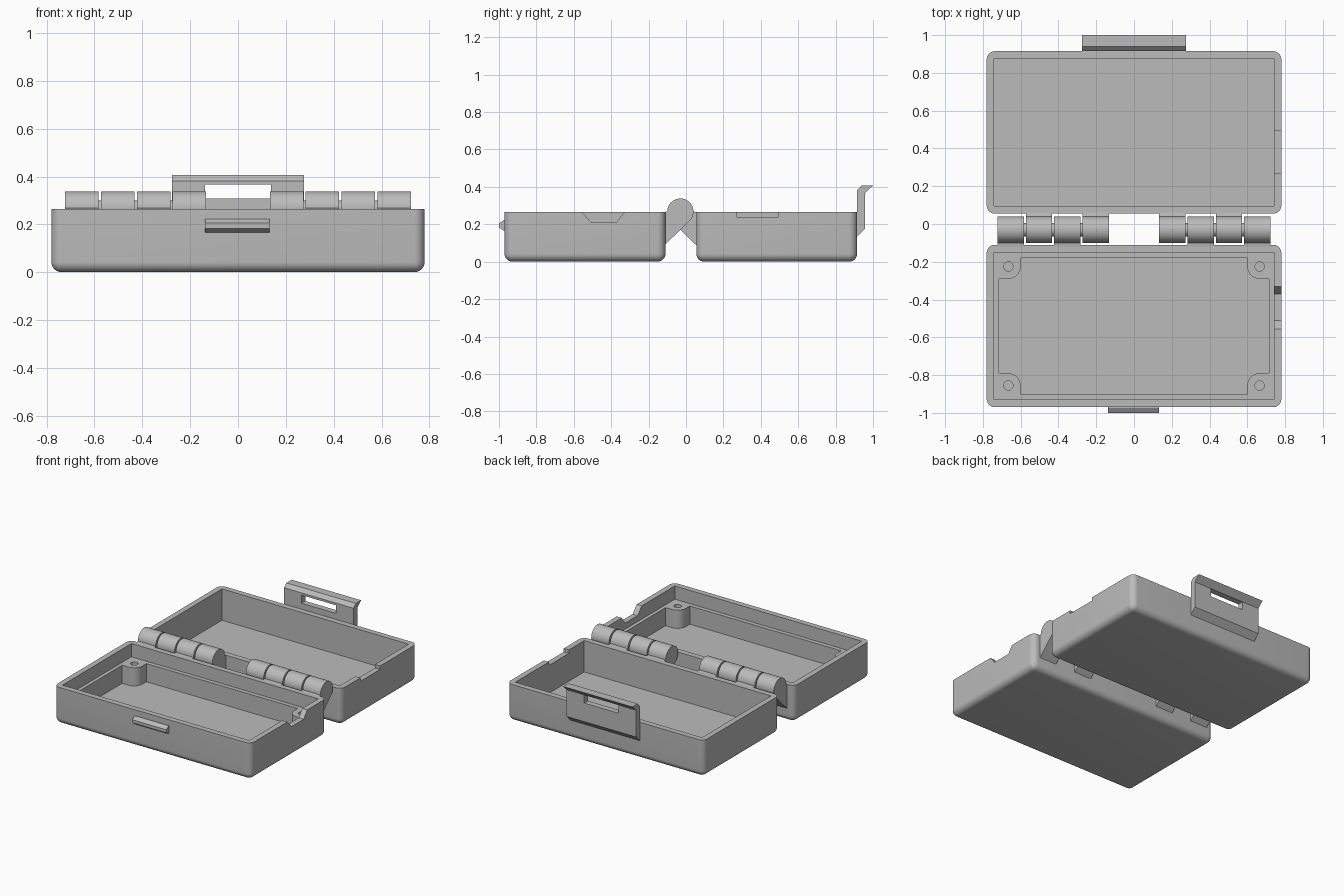
import bpy, bmesh, math
from mathutils import Vector

if "Cube" in bpy.data.objects:
    bpy.data.objects.remove(bpy.data.objects["Cube"], do_unlink=True)

grey = bpy.data.materials.new("plain grey")
grey.use_nodes = True
COLOUR = (0.5, 0.5, 0.5, 1)
grey.diffuse_color = COLOUR
grey.node_tree.nodes["Principled BSDF"].inputs["Base Color"].default_value = COLOUR

WIDTH, DEPTH, HEIGHT, WALL, FLOOR = 0.78, 0.43, 0.265, 0.04, 0.04
FRONT_Y, BACK_Y = -0.54, 0.485
HINGE_Y, HINGE_R = -0.03, 0.07


def finish(name, bm):
    bmesh.ops.recalc_face_normals(bm, faces=bm.faces)
    mesh = bpy.data.meshes.new(name)
    bm.to_mesh(mesh)
    bm.free()
    mesh.materials.append(grey)
    obj = bpy.data.objects.new(name, mesh)
    bpy.context.collection.objects.link(obj)
    return obj


def prism(name, points, axis, lo, hi):
    """Extrude a closed 2D outline along x (points are y, z) or z (points are x, y)."""
    bm = bmesh.new()
    place = (lambda a, b: (lo, a, b)) if axis == "x" else (lambda a, b: (a, b, lo))
    face = bm.faces.new([bm.verts.new(place(*p)) for p in points])
    new = bmesh.ops.extrude_face_region(bm, geom=[face])["geom"]
    shift = Vector((hi - lo, 0, 0) if axis == "x" else (0, 0, hi - lo))
    bmesh.ops.translate(bm, vec=shift, verts=[v for v in new if isinstance(v, bmesh.types.BMVert)])
    return finish(name, bm)


def rect(x0, x1, y0, y1):
    return [(x0, y0), (x1, y0), (x1, y1), (x0, y1)]


def arc(cx, cy, r, start, end, steps):
    angles = [math.radians(start + (end - start) * i / steps) for i in range(steps + 1)]
    return [(cx + r * math.cos(a), cy + r * math.sin(a)) for a in angles]


def circle(cx, cy, r, steps=32):
    return arc(cx, cy, r, 0, 360, steps)[:-1]


def cut(obj, cutter):
    mod = obj.modifiers.new("cut", "BOOLEAN")
    mod.operation, mod.solver, mod.object = "DIFFERENCE", "EXACT", cutter
    bpy.context.view_layer.objects.active = obj
    bpy.ops.object.modifier_apply(modifier=mod.name)
    bpy.data.objects.remove(cutter, do_unlink=True)


def smooth(obj):
    bpy.ops.object.select_all(action="DESELECT")
    obj.select_set(True)
    bpy.context.view_layer.objects.active = obj
    bpy.ops.object.shade_smooth_by_angle(angle=math.radians(30))


def shell(name, cy):
    """Solid block with rounded uprights and a rounded underside."""
    bm = bmesh.new()
    bmesh.ops.create_cube(bm, size=1)
    for v in bm.verts:
        v.co = (v.co.x * 2 * WIDTH, v.co.y * 2 * DEPTH + cy, (v.co.z + 0.5) * HEIGHT)
    edges = [e for e in bm.edges if any(v.co.z < 0.01 for v in e.verts)]
    bmesh.ops.bevel(bm, geom=edges, offset=0.043, segments=8, profile=0.5, affect="EDGES")
    return finish(name, bm)


def opening(cy, bottom):
    w, d = WIDTH - WALL, DEPTH - WALL
    return prism("opening", rect(-w, w, cy - d, cy + d), "z", bottom, 0.5)


# Front tray: stepped cavity with a screw boss in each corner
LEDGE = 0.17
BOSS_X, BOSS_Y, BOSS_R = 0.665, 0.315, 0.065
front_tray = shell("front_tray", FRONT_Y)
cut(front_tray, opening(FRONT_Y, LEDGE))
quarter = [(0.715, BOSS_Y - BOSS_R)] + arc(BOSS_X, BOSS_Y, BOSS_R, 270, 180, 10) + [(0.6, 0.36)]
outline = []
for sx, sy in ((1, 1), (-1, 1), (-1, -1), (1, -1)):
    corner = [(sx * x, FRONT_Y + sy * y) for x, y in quarter]
    outline += corner if sx * sy > 0 else corner[::-1]
cut(front_tray, prism("cavity", outline, "z", FLOOR, 0.22))
for sx in (-1, 1):
    for sy in (-1, 1):
        hole = circle(sx * BOSS_X, FRONT_Y + sy * BOSS_Y, 0.025, 20)
        cut(front_tray, prism("hole", hole, "z", 0.06, 0.22))
notch = [(-0.56, 0.27), (-0.555, HEIGHT), (-0.51, 0.213), (-0.37, 0.213), (-0.33, HEIGHT), (-0.325, 0.27)]
cut(front_tray, prism("notch", notch, "x", 0.73, 0.85))
smooth(front_tray)

# Back tray: plain cavity with a shallow notch
back_tray = shell("back_tray", BACK_Y)
cut(back_tray, opening(BACK_Y, FLOOR))
cut(back_tray, prism("notch", rect(0.27, 0.495, 0.24, 0.3), "x", 0.73, 0.85))
smooth(back_tray)

# Hinge knuckles, alternately held by the front and back tray
for side, label in ((-1, "right"), (1, "left")):
    for i in range(4):
        cx = side * (0.203 + 0.15 * i)
        to_front = i % 2 == 1
        profile = arc(0, HEIGHT + 0.003, HINGE_R, -45, 180, 30)
        profile += [(-0.09, HEIGHT), (-0.09, 0.083)]
        flip = 1 if to_front else -1
        profile = [(HINGE_Y + flip * y, z) for y, z in profile]
        owner = "front" if to_front else "back"
        smooth(prism(f"{label}_{owner}_hinge_knuckle_{i // 2 + 1}", profile, "x", cx - 0.07, cx + 0.07))
    ends = sorted((side * 0.15, side * 0.7))
    smooth(prism(f"{label}_hinge_pin", circle(HINGE_Y, HEIGHT, 0.035), "x", *ends))

# Catch on the front wall
catch = [(-0.96, 0.222), (-0.975, 0.222), (-1.0, 0.205), (-1.0, 0.183), (-0.975, 0.166), (-0.96, 0.166)]
prism("front_catch", catch, "x", -0.137, 0.132)

# Latch plate with a finger lip and a slot
plate = [(0.905, 0.13), (0.915, 0.133), (0.957, 0.175), (0.957, 0.367), (1.0, 0.407),
         (0.94, 0.407), (0.915, 0.382), (0.915, 0.26), (0.905, 0.26)]
latch = prism("latch_plate", plate, "x", -0.275, 0.275)
slot = rect(0.85, 1.1, 0.308, 0.366)
cut(latch, prism("slot", slot, "x", -0.137, 0.137))
